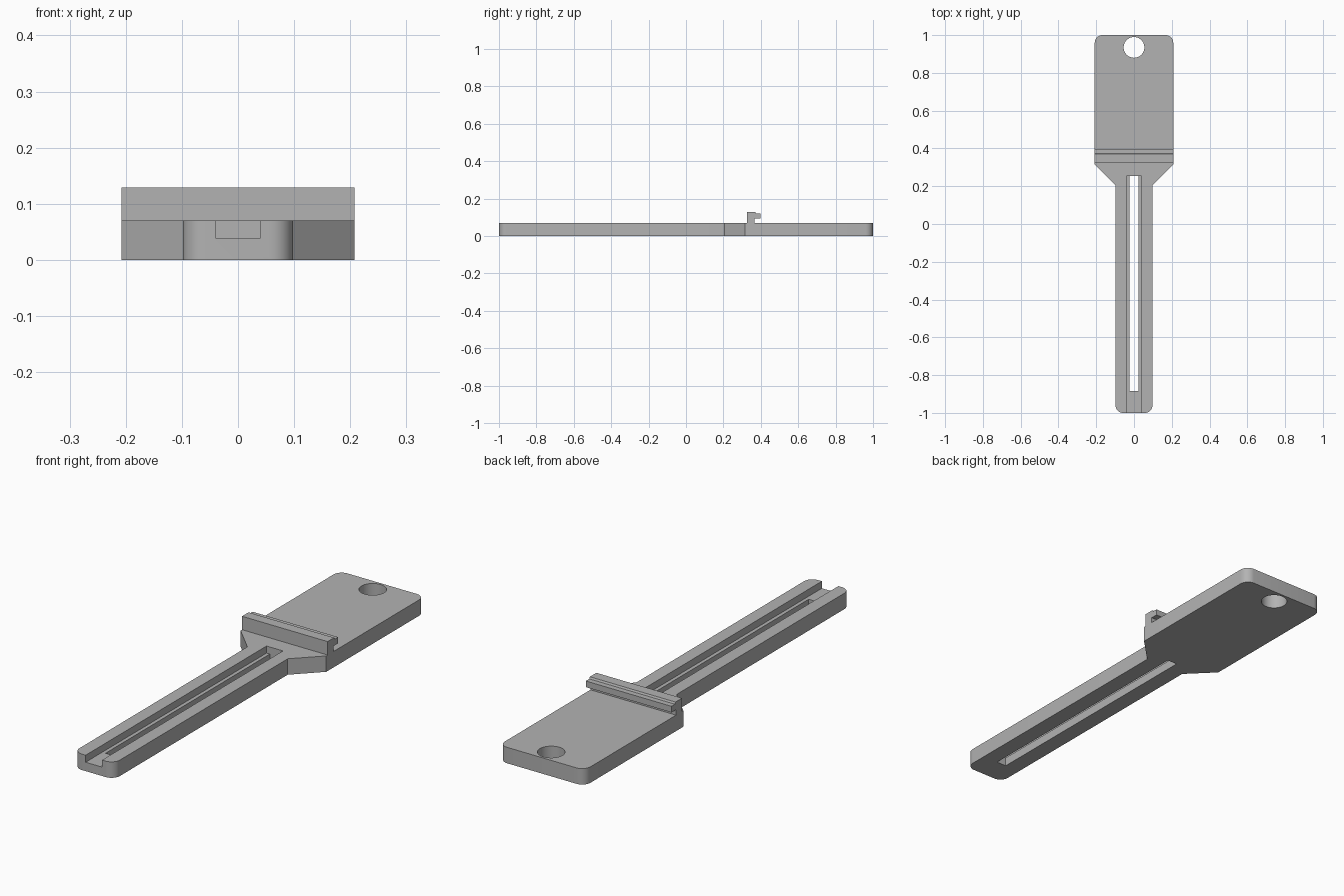
import bpy, bmesh, math
from mathutils import Vector

if "Cube" in bpy.data.objects:
    bpy.data.objects.remove(bpy.data.objects["Cube"])

grey = bpy.data.materials.new("grey plastic")
grey.diffuse_color = (0.45, 0.45, 0.45, 1)
grey.use_nodes = True
grey.node_tree.nodes["Principled BSDF"].inputs["Base Color"].default_value = grey.diffuse_color


def arc(cx, cy, r, a0, a1, n=8):
    return [(cx + r * math.cos(math.radians(a0 + (a1 - a0) * i / n)),
             cy + r * math.sin(math.radians(a0 + (a1 - a0) * i / n))) for i in range(n + 1)]


def prism(name, points, offset):
    """Extrude a closed 3D outline along the offset vector."""
    bm = bmesh.new()
    face = bm.faces.new([bm.verts.new(p) for p in points])
    ext = bmesh.ops.extrude_face_region(bm, geom=[face])
    bmesh.ops.translate(bm, vec=Vector(offset),
                        verts=[v for v in ext["geom"] if isinstance(v, bmesh.types.BMVert)])
    bmesh.ops.recalc_face_normals(bm, faces=bm.faces)
    mesh = bpy.data.meshes.new(name)
    bm.to_mesh(mesh)
    bm.free()
    obj = bpy.data.objects.new(name, mesh)
    bpy.context.collection.objects.link(obj)
    mesh.materials.append(grey)
    return obj


def flat(name, outline, z0, z1):
    return prism(name, [(x, y, z0) for x, y in outline], (0, 0, z1 - z0))


def rect(w, y0, y1):
    return [(-w, y0), (w, y0), (w, y1), (-w, y1)]


# Flat body: wide handle, tapered shoulders, narrow rounded shank
half = (arc(0.058, -0.96, 0.04, -90, 0) + [(0.098, 0.205), (0.208, 0.315)]
        + arc(0.168, 0.96, 0.04, 0, 90))
body = flat("body", half + [(-x, y) for x, y in reversed(half)], 0, 0.07)

# Cutters: shallow channel, through slot and hanging hole
cutters = [
    flat("channel_cutter", rect(0.04, -1.1, 0.255), 0.039, 0.2),
    flat("slot_cutter", rect(0.024, -0.885, 0.255), -0.1, 0.2),
    flat("hole_cutter", arc(0, 0.935, 0.055, 0, 360, 48)[:-1], -0.1, 0.2),
]
bpy.context.view_layer.objects.active = body
for cutter in cutters:
    mod = body.modifiers.new(cutter.name, "BOOLEAN")
    mod.operation, mod.solver, mod.object = "DIFFERENCE", "EXACT", cutter
    bpy.ops.object.modifier_apply(modifier=mod.name)
    bpy.data.objects.remove(cutter)

bpy.ops.object.select_all(action="DESELECT")
body.select_set(True)
bpy.ops.object.shade_smooth_by_angle(angle=math.radians(30))

# Hooked ridge across the handle, open toward the back
hook = [(0.325, 0.069), (0.325, 0.129), (0.37, 0.129), (0.374, 0.121), (0.398, 0.121),
        (0.398, 0.094), (0.366, 0.094), (0.366, 0.069)]
prism("hook_ridge", [(-0.208, y, z) for y, z in hook], (0.416, 0, 0))
